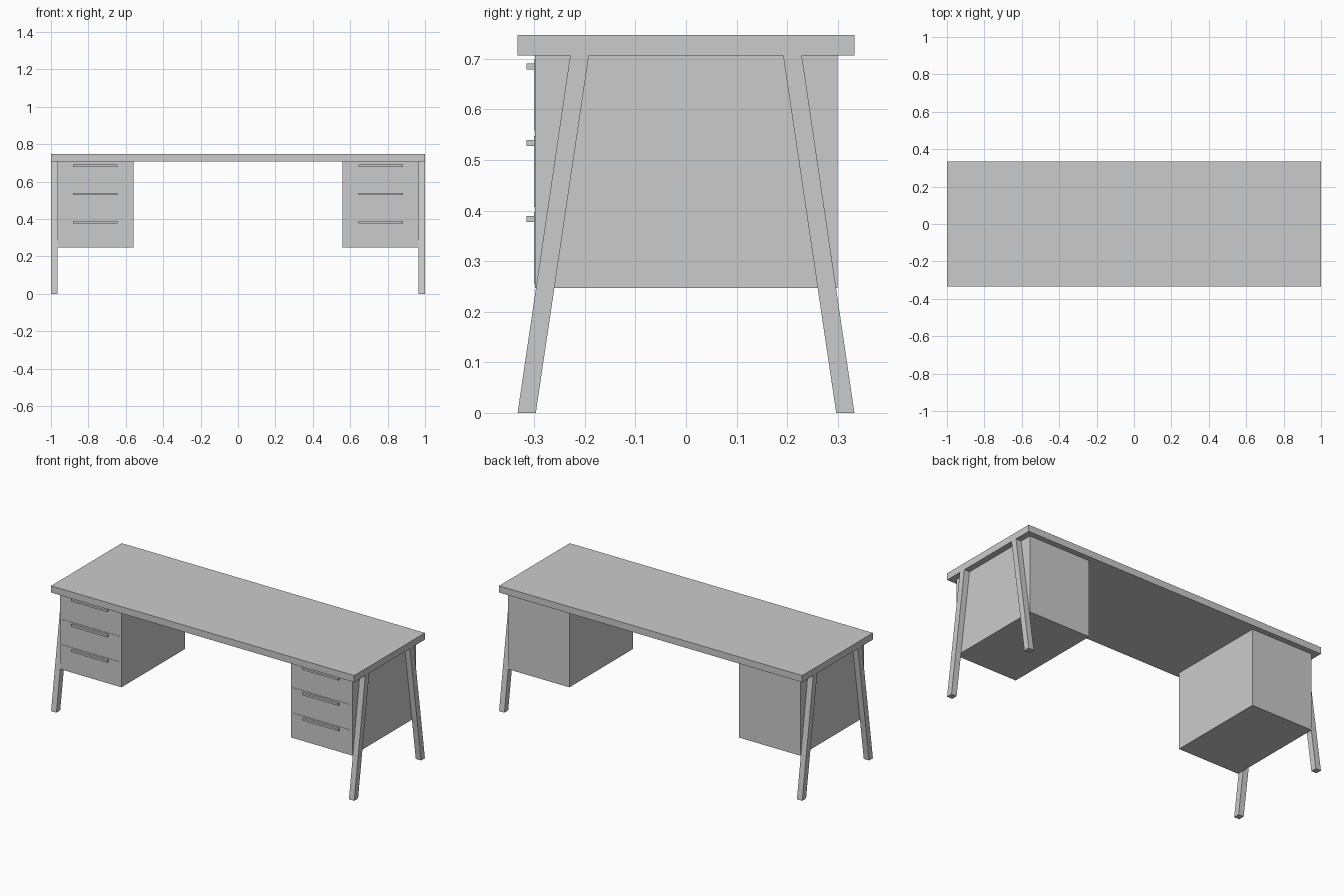
import bpy

if "Cube" in bpy.data.objects:
    bpy.data.objects.remove(bpy.data.objects["Cube"])


def prism(name, bottom, top):
    """Six-sided solid from two (x0, x1, y0, y1, z) rectangles."""
    verts = []
    for x0, x1, y0, y1, z in (bottom, top):
        verts += [(x0, y0, z), (x1, y0, z), (x1, y1, z), (x0, y1, z)]
    faces = [(3, 2, 1, 0), (4, 5, 6, 7)]
    faces += [(i, (i + 1) % 4, (i + 1) % 4 + 4, i + 4) for i in range(4)]
    mesh = bpy.data.meshes.new(name)
    mesh.from_pydata(verts, [], faces)
    obj = bpy.data.objects.new(name, mesh)
    bpy.context.collection.objects.link(obj)
    return obj


def box(name, x, y, z):
    return prism(name, (*x, *y, z[0]), (*x, *y, z[1]))


UNDER, TOP = 0.707, 0.747

# Desk top
box("desk_top", (-1, 1), (-0.333, 0.333), (UNDER, TOP))

for side, s in (("left", -1), ("right", 1)):
    def span(a, b):
        return tuple(sorted((s * a, s * b)))

    # Splayed legs, leaning inward toward the top
    leg_x = span(0.965, 1.0)
    prism(f"front_leg_{side}", (*leg_x, -0.333, -0.297, 0), (*leg_x, -0.229, -0.192, UNDER))
    prism(f"back_leg_{side}", (*leg_x, 0.297, 0.333, 0), (*leg_x, 0.192, 0.229, UNDER))

    # Drawer cabinet
    box(f"cabinet_{side}", span(0.559, 0.964), (-0.299, 0.3), (0.247, UNDER))

    # Three drawer fronts with bar handles
    for i in range(3):
        z = 0.256 + 0.151 * i
        box(f"drawer_front_{side}_{i + 1}", span(0.572, 0.952), (-0.301, -0.295), (z, z + 0.141))
        box(f"drawer_handle_{side}_{i + 1}", span(0.645, 0.881), (-0.315, -0.301),
            (z + 0.121, z + 0.133))
